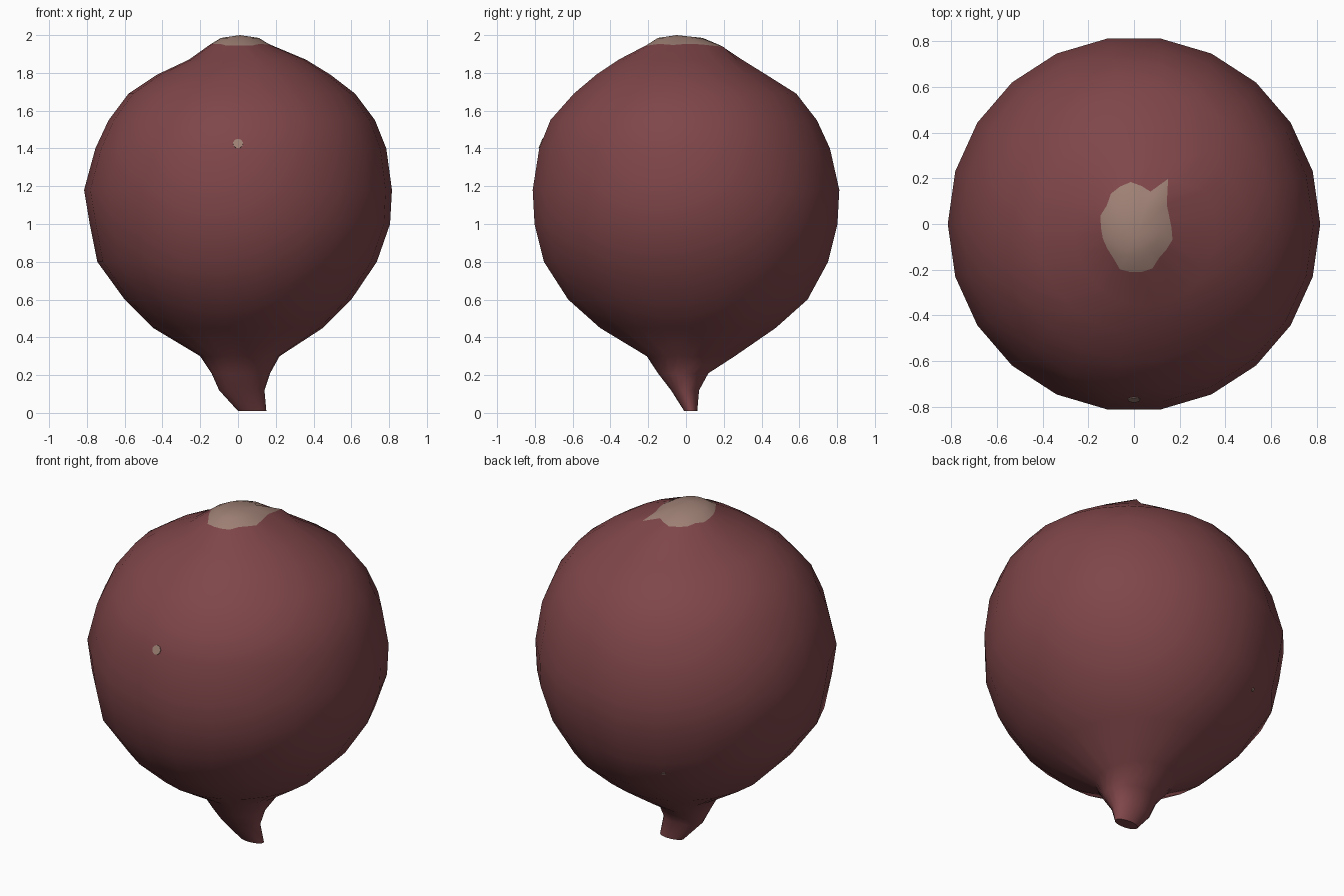
import bpy, bmesh, math, random
from mathutils import Vector

random.seed(4)
old = bpy.data.objects.get("Cube")
if old:
    bpy.data.objects.remove(old)


def material(name, rgb):
    m = bpy.data.materials.new(name)
    m.use_nodes = True
    m.diffuse_color = (*rgb, 1)
    m.node_tree.nodes["Principled BSDF"].inputs["Base Color"].default_value = (*rgb, 1)
    return m


skin = material("beet red", (0.21, 0.06, 0.066))
scar = material("dry tan", (0.34, 0.215, 0.175))

# Body cross-sections from root tip to crown: height, x min, x max, y min, y max
sections = [
    (0.01, 0.0, 0.15, -0.01, 0.06),
    (0.12, -0.10, 0.14, -0.08, 0.07),
    (0.21, -0.14, 0.17, -0.15, 0.12),
    (0.30, -0.20, 0.22, -0.21, 0.26),
    (0.45, -0.45, 0.45, -0.46, 0.48),
    (0.60, -0.60, 0.60, -0.63, 0.65),
    (0.80, -0.745, 0.735, -0.76, 0.76),
    (1.00, -0.785, 0.805, -0.81, 0.81),
    (1.18, -0.815, 0.815, -0.82, 0.82),
    (1.40, -0.755, 0.785, -0.785, 0.77),
    (1.55, -0.685, 0.725, -0.725, 0.70),
    (1.69, -0.58, 0.62, -0.60, 0.59),
    (1.79, -0.43, 0.49, -0.48, 0.43),
    (1.87, -0.26, 0.36, -0.36, 0.30),
    (1.95, -0.15, 0.17, -0.20, 0.17),
    (1.985, -0.09, 0.11, -0.15, 0.09),
]
SIDES = 22
CROWN = len(sections) - 2

bm = bmesh.new()
rings = []
for i, (z, x0, x1, y0, y1) in enumerate(sections):
    ring = []
    for k in range(SIDES):
        a = math.tau * k / SIDES
        # Ragged edge where the leaves were cut off
        r = random.uniform(0.92, 1.1) if i == CROWN else 1
        ring.append(bm.verts.new(((x0 + x1) / 2 + r * (x1 - x0) / 2 * math.cos(a),
                                  (y0 + y1) / 2 + r * (y1 - y0) / 2 * math.sin(a),
                                  z - (r - 1) * 0.06)))
    rings.append(ring)

# Small raised fold beside the crown
rings[CROWN][3].co += Vector((0.04, 0.08, -0.015))

for i in range(len(rings) - 1):
    for k in range(SIDES):
        n = (k + 1) % SIDES
        f = bm.faces.new((rings[i][k], rings[i][n], rings[i + 1][n], rings[i + 1][k]))
        f.material_index = int(i >= CROWN)

# Close the root tip and the crown
bm.faces.new(rings[0][::-1])
apex = bm.verts.new((0.01, -0.05, 2.0))
for k in range(SIDES):
    f = bm.faces.new((rings[-1][k], rings[-1][(k + 1) % SIDES], apex))
    f.material_index = 1
for f in bm.faces:
    f.smooth = len(f.verts) < 5

mesh = bpy.data.meshes.new("beet_body")
bm.to_mesh(mesh)
bm.free()
mesh.materials.append(skin)
mesh.materials.append(scar)
body = bpy.data.objects.new("beet_body", mesh)
bpy.context.collection.objects.link(body)
bpy.context.view_layer.update()


# Pale specks laid flat on the skin
def speck(name, near, radius):
    hit, point, normal, _ = body.closest_point_on_mesh(Vector(near))
    bpy.ops.mesh.primitive_cylinder_add(vertices=9, radius=radius, depth=0.008, location=point,
                                        rotation=normal.to_track_quat("Z", "Y").to_euler())
    ob = bpy.context.object
    ob.name = name
    ob.data.materials.append(scar)


speck("front_speck", (0, -0.78, 1.43), 0.027)
speck("back_speck", (-0.30, 0.64, 0.72), 0.011)
